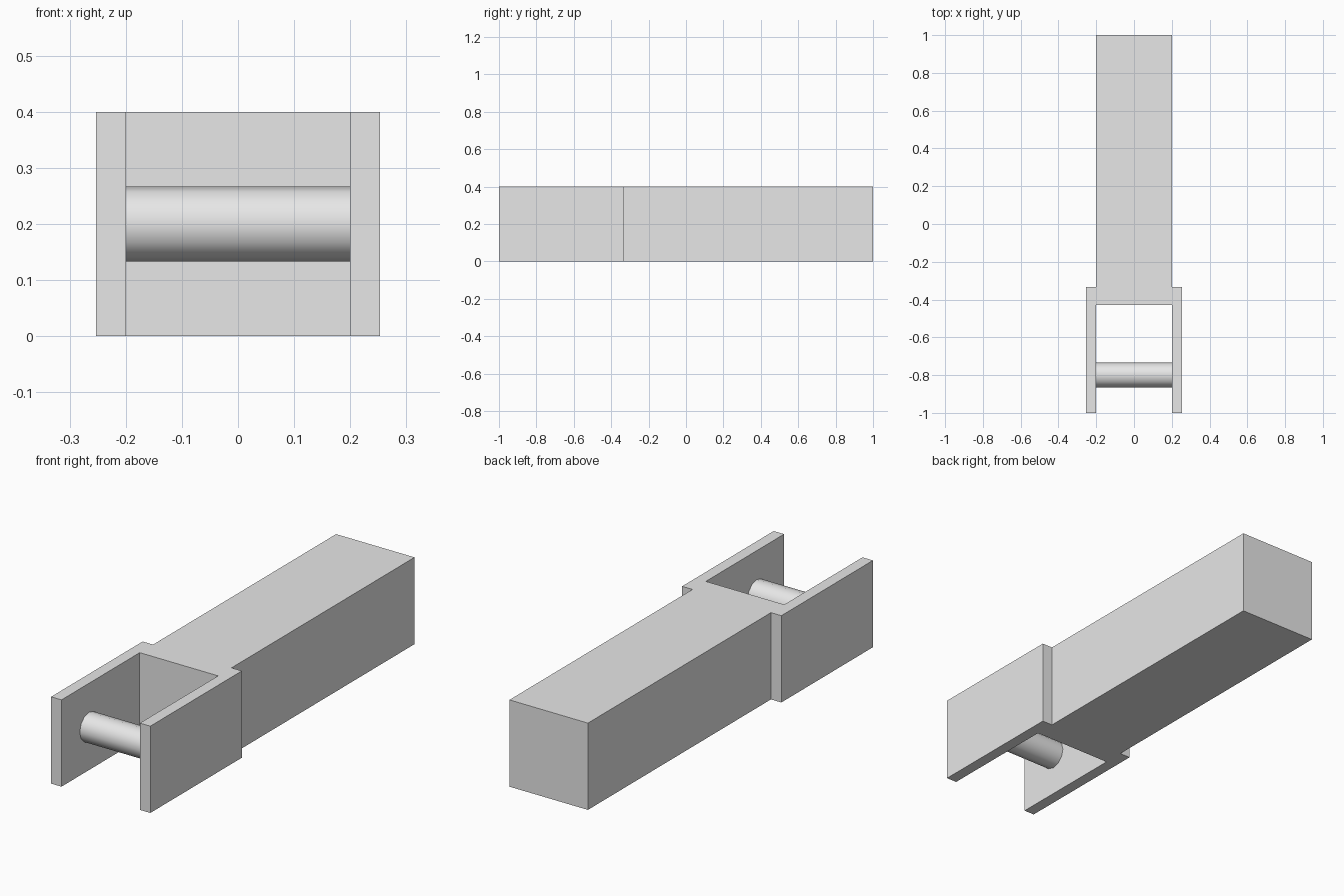
import bpy
import math

default_cube = bpy.data.objects.get("Cube")
if default_cube:
    bpy.data.objects.remove(default_cube, do_unlink=True)

# Single plain grey
GREY = (0.8, 0.8, 0.8, 1.0)
grey = bpy.data.materials.new("plain_grey")
grey.use_nodes = True
grey.diffuse_color = GREY
grey.node_tree.nodes["Principled BSDF"].inputs["Base Color"].default_value = GREY

HEIGHT = 0.4
HALF_WIDTH = 0.2
PLATE = 0.053


def box(name, x, y, z):
    """Box from (min, max) pairs on each axis."""
    spans = (x, y, z)
    bpy.ops.mesh.primitive_cube_add(size=1, location=[(a + b) / 2 for a, b in spans])
    ob = bpy.context.object
    ob.name = name
    ob.scale = [b - a for a, b in spans]
    bpy.ops.object.transform_apply(location=False, rotation=False, scale=True)
    ob.data.materials.append(grey)
    return ob


# Long square beam
box("beam", (-HALF_WIDTH, HALF_WIDTH), (-0.43, 1), (0, HEIGHT))

# Fork plates on both sides of the beam's front end
for side, name in ((1, "left_fork_plate"), (-1, "right_fork_plate")):
    x = sorted((side * HALF_WIDTH, side * (HALF_WIDTH + PLATE)))
    box(name, x, (-1, -0.333), (0, HEIGHT))

# Cross pin between the plates
bpy.ops.mesh.primitive_cylinder_add(
    vertices=12, radius=HEIGHT / 6, depth=2 * HALF_WIDTH,
    location=(0, -0.8, HEIGHT / 2), rotation=(0, math.pi / 2, 0))
pin = bpy.context.object
pin.name = "cross_pin"
pin.data.materials.append(grey)
bpy.ops.object.shade_smooth_by_angle(angle=math.radians(35))
